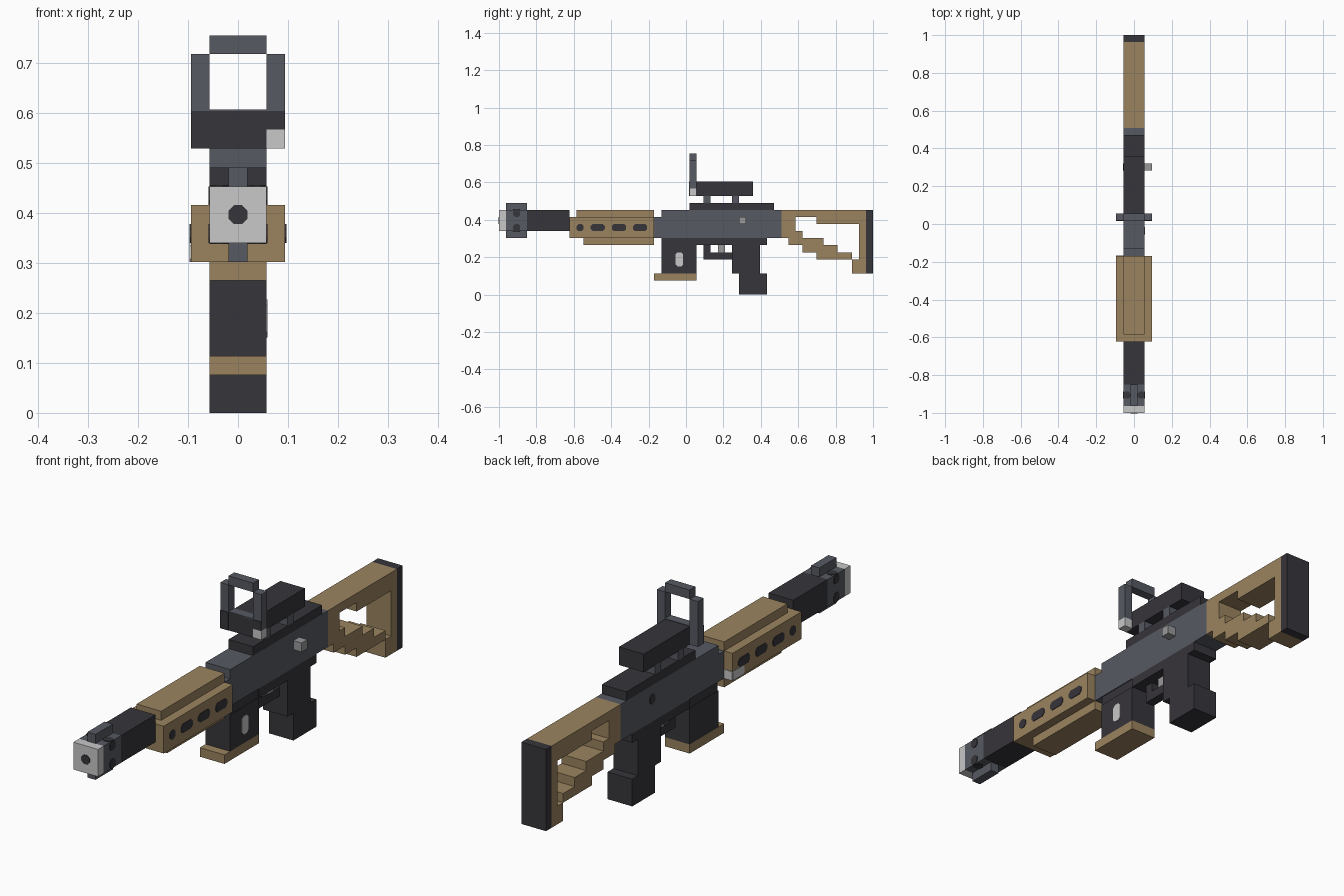
import bpy, bmesh, math
from mathutils import Vector

if "Cube" in bpy.data.objects:
    bpy.data.objects.remove(bpy.data.objects["Cube"])

U = 2 / 53          # one block
T = 0.06            # thickness of painted plates, in blocks


def material(name, rgb):
    m = bpy.data.materials.new(name)
    m.diffuse_color = (*rgb, 1)
    m.use_nodes = True
    m.node_tree.nodes["Principled BSDF"].inputs["Base Color"].default_value = m.diffuse_color
    return m


DARK = material("charcoal", (0.037, 0.035, 0.043))
GREY = material("steel grey", (0.093, 0.102, 0.122))
TAN = material("tan", (0.328, 0.231, 0.114))
LIGHT = material("light grey", (0.58, 0.58, 0.58))
MID = material("mid grey", (0.32, 0.32, 0.33))


def prism(name, mat, pts, lo, hi, axis="x"):
    """Extrude a 2D block-unit profile along an axis; y is counted from the muzzle."""
    def place(p, d):
        x, y, z = {"x": (d, p[0], p[1]), "y": (p[0], d, p[1]), "z": (p[0], p[1], d)}[axis]
        return Vector((x * U, y * U - 1, z * U))
    bm = bmesh.new()
    f = bm.faces.new([bm.verts.new(place(p, lo)) for p in pts])
    ext = bmesh.ops.extrude_face_region(bm, geom=[f])
    bmesh.ops.translate(bm, vec=place((0, 0), hi) - place((0, 0), lo),
                        verts=[g for g in ext["geom"] if isinstance(g, bmesh.types.BMVert)])
    bmesh.ops.recalc_face_normals(bm, faces=bm.faces)
    me = bpy.data.meshes.new(name)
    bm.to_mesh(me)
    bm.free()
    me.materials.append(mat)
    ob = bpy.data.objects.new(name, me)
    bpy.context.collection.objects.link(ob)
    return ob


def rect(a0, a1, b0, b1):
    return [(a0, b0), (a1, b0), (a1, b1), (a0, b1)]


def box(name, mat, y0, y1, z0, z1, x1=1.5, x0=None):
    return prism(name, mat, rect(y0, y1, z0, z1), -x1 if x0 is None else x0, x1)


def pill(a0, a1, b0, b1, c=0.28):
    """Rectangle with cut corners."""
    return [(a0 + c, b0), (a1 - c, b0), (a1, b0 + c), (a1, b1 - c),
            (a1 - c, b1), (a0 + c, b1), (a0, b1 - c), (a0, b0 + c)]


def plate(name, mat, pts, at, axis="x"):
    prism(name, mat, pts, at - T, at + T, axis)


# muzzle and barrel
box("muzzle_tip", LIGHT, 0, 1, 9, 12)
plate("muzzle_bore", DARK, pill(-.5, .5, 10, 11), 0, "y")
box("muzzle_brake", GREY, 1, 4, 9, 12)
box("front_sight", GREY, 1, 4, 12, 13, .5)
box("lower_lug", GREY, 1, 4, 8, 9, .5)
box("barrel", DARK, 4, 10, 9, 12)
for s in (-1, 1):
    for z in (9, 11):
        plate("brake_side_port", DARK, pill(2, 3, z, z + 1), s * 1.5)
    for z in (9, 12):
        plate("brake_port", DARK, pill(s - .5, s + .5, 2, 3), z, "z")

# handguard with slots on both sides
box("handguard", TAN, 10, 22, 8, 11, 2.5)
box("handguard_top", TAN, 11, 22, 11, 12)
box("handguard_bottom", TAN, 12, 22, 7, 8)
for s in (-1, 1):
    for y0, y1 in ((11, 12), (13, 15), (16, 18), (19, 21)):
        plate("handguard_slot", DARK, pill(y0, y1, 9, 10), s * 2.5)
plate("handguard_clip", LIGHT, pill(20, 22, 8, 9, .15), -2.5)
plate("handguard_clip_rear", LIGHT, rect(-2.5, -1.5, 8, 9), 22, "y")

# receiver
prism("receiver", GREY, [(22, 8), (40, 8), (40, 12), (23, 12), (23, 11), (22, 11)], -1.5, 1.5)
box("top_rail", DARK, 27, 39, 12, 13)
box("lower_receiver", DARK, 28, 38, 7, 8)
box("bolt_handle", MID, 34, 35, 10, 11, 2.5, 1.5)
plate("left_pin", DARK, pill(34, 35, 10, 11), -1.5)

# magazine
box("magazine", DARK, 23, 28, 3, 7)
box("magazine_top", DARK, 23, 28, 7, 8, 1.4)
box("magazine_base", TAN, 22, 28, 2, 3)
plate("magazine_window", LIGHT, pill(25, 26.1, 4, 6), 1.5)

# trigger and grip
prism("trigger_guard", DARK, [(29, 7), (29, 5), (33, 5), (33, 6), (30, 6), (30, 7)], -.5, .5)
box("trigger", MID, 31, 32, 6, 7, .5)
prism("grip", DARK, [(33, 7), (33, 3), (34, 3), (34, 0), (38, 0), (38, 3), (37, 3), (37, 7)], -1.5, 1.5)

# stock: top beam with rear column, stepped lower strut, butt pad
prism("stock_beam", TAN, [(40, 12), (40, 8), (42, 8), (42, 11), (45, 11), (45, 10), (51, 10),
                          (51, 3), (52, 3), (52, 12)], -1.5, 1.5)
prism("stock_strut", TAN, [(41, 8), (41, 7), (43, 7), (43, 6), (45, 6), (45, 5), (50, 5), (50, 3),
                           (51, 3), (51, 5), (50, 5.001), (50, 6), (48, 6), (48, 7), (46, 7),
                           (46, 8), (43, 8), (43, 9), (42, 9), (42, 8)], -1.5, 1.5)
box("butt_pad", DARK, 52, 53, 3, 12)

# scope body, mounts and open sight frame
for y in (29, 33):
    box("scope_mount", GREY, y, y + 1, 13, 14)
box("scope_body", DARK, 27, 36, 14, 16)
for s in (-1, 1):
    x0, x1 = sorted((s * 1.5, s * 2.5))
    low = 15 if s > 0 else 14
    box("frame_post", GREY, 27, 28, low, 19, x1, x0)
    plate("frame_post_base", DARK, rect(x0, x1, low, 16), 27, "y")
box("frame_lamp", LIGHT, 27, 28, 14, 15, 2.5, 1.5)
box("frame_top", GREY, 27, 28, 19, 20)
plate("frame_sill", GREY, rect(-1.5, 1.5, 27, 28), 16, "z")
